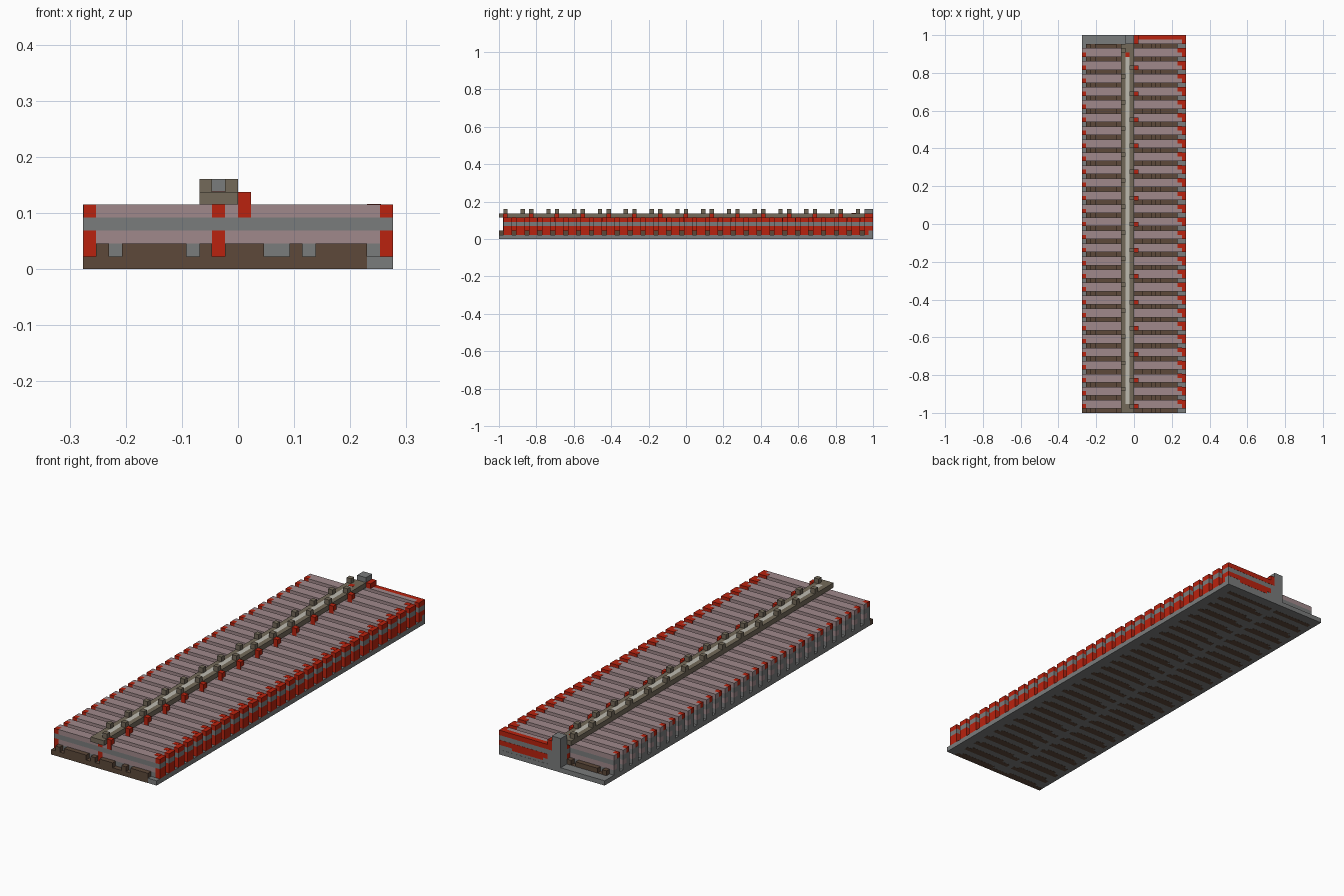
import bpy, bmesh
from mathutils import Matrix, Vector

cube = bpy.data.objects.get("Cube")
if cube:
    bpy.data.objects.remove(cube)

U = 2 / 87            # one block
NX, NY = 24, 87       # footprint in blocks


def material(name, rgb):
    lin = [((c / 255 + 0.055) / 1.055) ** 2.4 for c in rgb] + [1]
    m = bpy.data.materials.new(name)
    m.use_nodes = True
    m.diffuse_color = lin
    m.node_tree.nodes["Principled BSDF"].inputs["Base Color"].default_value = lin
    return m


PINK = material("dusty pink", (160, 137, 139))
RED = material("red", (186, 34, 14))
GREY = material("grey", (122, 124, 124))
BROWN = material("dark brown", (93, 73, 58))
TAUPE = material("taupe", (116, 106, 90))
CREAM = material("cream", (190, 187, 176))


def blocks(name, mat, boxes):
    """One object from boxes (x0, x1, y0, y1, z0, z1) in block units."""
    bm = bmesh.new()
    for x0, x1, y0, y1, z0, z1 in boxes:
        centre = Vector(((x0 + x1 - NX) / 2, (y0 + y1 - NY) / 2, (z0 + z1) / 2)) * U
        size = Vector((x1 - x0, y1 - y0, z1 - z0)) * U
        bmesh.ops.create_cube(bm, size=1,
                              matrix=Matrix.LocRotScale(centre, None, size))
    mesh = bpy.data.meshes.new(name)
    bm.to_mesh(mesh)
    bm.free()
    mesh.materials.append(mat)
    ob = bpy.data.objects.new(name, mesh)
    bpy.context.collection.objects.link(ob)


bars = range(1, 84, 3)       # front edge of each full-width bar
gaps = range(0, 85, 3)       # row in front of each bar
back = 85                    # half-width bar at the back
RED_LEVELS = [(1, 3), (4, 5)]
PINK_LEVELS = [(2, 3), (4, 5)]
GREY_LEVELS = [(1, 2), (3, 4)]

# Base slab, with brown rows on its top and underside
blocks("base_slab", GREY, [(0, NX, 1, NY, 0.02, 1), (22, NX, 0, 1, 0.02, 1)])
blocks("base_front_strip", BROWN, [(0, 22, 0, 1, 0, 1)])
blocks("base_rows", BROWN, [(a, b, j, j + 1, z, z + 0.1) for j in gaps[1:]
                            for a, b in ((1, 10), (11, 22)) for z in (0, 0.95)])
blocks("underside_rows", BROWN, [(a, b, j, j + 0.6, 0, 0.1) for j in bars
                                 for a, b in ((2, 9), (13, 21))])

# Toothed brown ridges between the bars
teeth = [(1, 2), (3, 8), (9, 10), (11, 14), (16, 17), (18, 22)]
blocks("ridges", BROWN, [(a, b, j, j + 1, 1, 2) for j in gaps for a, b in teeth])

# Layered bars
blocks("bars_pink", PINK, [(1, 23, j, j + 2, *k) for j in bars for k in PINK_LEVELS])
blocks("bars_grey", GREY, [(1, 23, j, j + 2, *k) for j in bars for k in GREY_LEVELS])

# Bar ends at +x
blocks("left_ends_red", RED, [(23, 24, j, j + 2, *k) for j in bars for k in RED_LEVELS])
blocks("left_ends_grey", GREY, [(23, 24, j, j + 2, 3, 4) for j in bars])
blocks("left_top_corners", RED, [(22, 23.1, j + 1, j + 2.04, 4.1, 5.04) for j in bars])

# Bar ends at -x
blocks("right_ends_red", RED, [(0.03, 1, j, j + 1, *k) for j in bars for k in RED_LEVELS])
blocks("right_ends_band", GREY, [(0, 1, j, j + 2, 3, 4) for j in bars])
blocks("right_ends_pink", PINK, [(0, 1, j + 1, j + 2, *k) for j in bars for k in PINK_LEVELS])
blocks("right_ends_foot", GREY, [(0, 1, j + 1, j + 2, 1, 2) for j in bars])
blocks("right_side_plates", GREY, [(0, 0.1, j + 0.01, j + 1, 1, 3) for j in bars])

# Half-width bar at the back with its rear wall
blocks("back_bar_pink", PINK, [(12, 23, back, 86, *k) for k in PINK_LEVELS])
blocks("back_bar_grey", GREY, [(12, 23, back, 86, *k) for k in GREY_LEVELS]
       + [(12, 24, 86, 86.97, *k) for k in GREY_LEVELS]
       + [(12, 13, 86, 86.97, 2, 3), (23, 24, back, 86, 3, 4)])
blocks("back_wall_red", RED, [(13, 24, 86, 87, 2, 3), (12, 24, 86, 87, 4, 5),
                              (14, 21, 86.5, 87, 1.5, 2)]
       + [(23, 24, back, 86, *k) for k in RED_LEVELS])

# Spine under the rail
blocks("spine_red", RED, [(10, 11, 0.95, back, *k) for k in RED_LEVELS])
blocks("spine_grey", GREY, [(10, 11, 0.95, back, 3, 4)])
blocks("back_post", GREY, [(10, 12, back, 87, 1, 7)])

# Rail with cream centre, alternating pegs and red clips
blocks("rail", TAUPE, [(9, 10, 0, back, 5, 6), (11, 12, 0, back, 5, 6),
                       (10, 11, 0, 2, 5, 6), (10, 11, 83, back, 5, 6)])
blocks("rail_centre", CREAM, [(10, 11, 2, 83, 5, 6)])
blocks("right_pegs", TAUPE, [(9, 10, j, j + 1, 6, 7) for j in range(5, 84, 6)])
blocks("left_pegs", TAUPE, [(11, 12, j, j + 1, 6, 7) for j in range(1, 84, 6)])
blocks("clips", RED, [(12, 13, j - 0.04, j + 1, 4, 6) for j in range(1, 84, 6)]
       + [(12, 13, back, 87, 5, 6), (10, 11, 82, 83, 5.1, 6.03)])
